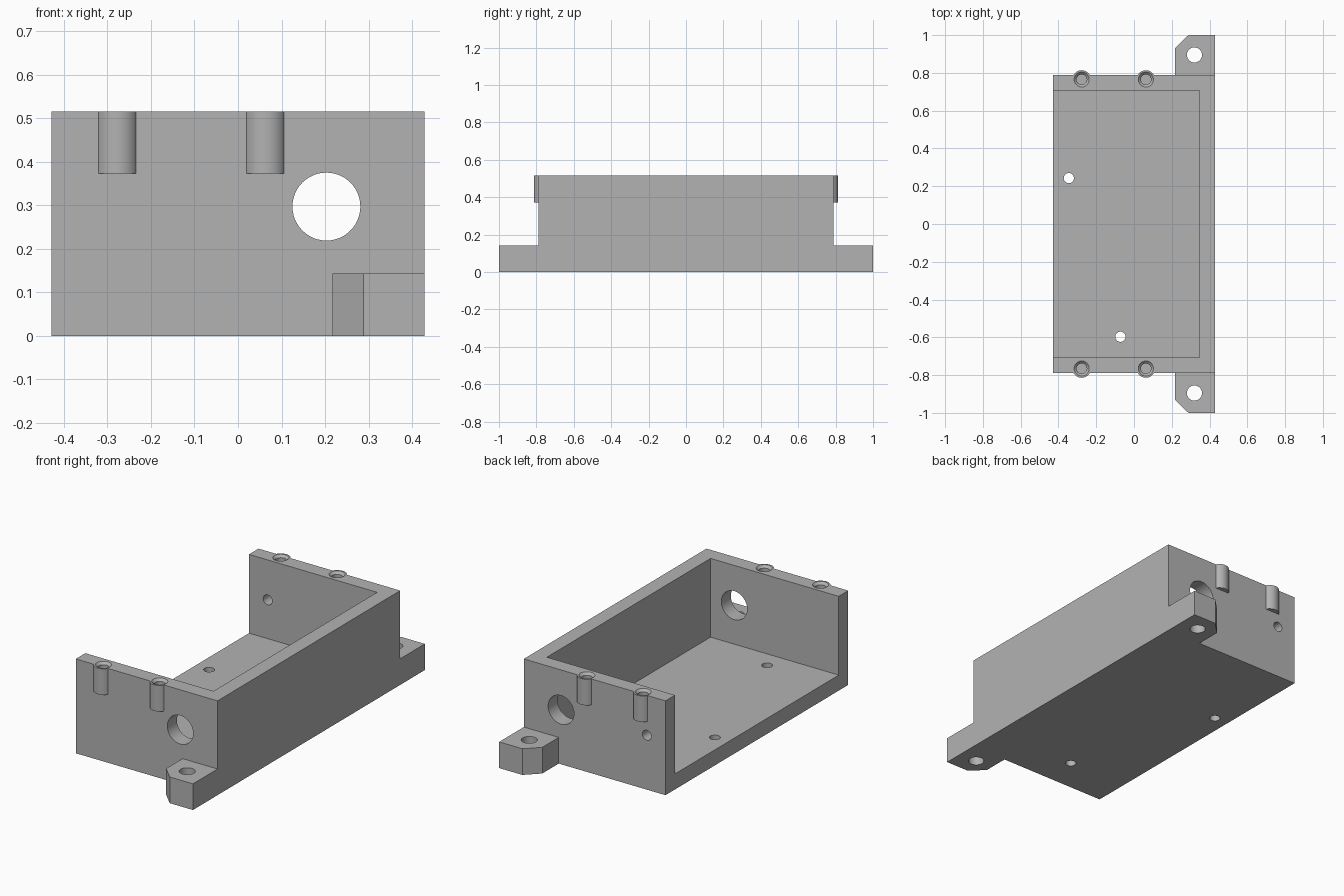
import bpy
import bmesh
from math import cos, sin, tau, radians
from mathutils import Matrix

cube = bpy.data.objects.get("Cube")
if cube:
    bpy.data.objects.remove(cube, do_unlink=True)

# Main dimensions
HX, HY, HEIGHT = 0.428, 0.788, 0.515
WALL = 0.082
EAR_TOP = 0.143
BOSS_Y, BOSS_BOTTOM = 0.765, 0.373
BOSS_XS = (-0.277, 0.063)
PORT_Z = 0.297

grey = bpy.data.materials.new("plain grey")
grey.use_nodes = True
colour = (0.45, 0.45, 0.45, 1)
grey.diffuse_color = colour
grey.node_tree.nodes["Principled BSDF"].inputs["Base Color"].default_value = colour


def loft(bm, rings):
    """Closed solid through a stack of equal-sized rings of points."""
    rows = [[bm.verts.new(p) for p in ring] for ring in rings]
    faces = [bm.faces.new(rows[0]), bm.faces.new(rows[-1])]
    for low, high in zip(rows, rows[1:]):
        for i in range(len(low)):
            j = (i + 1) % len(low)
            faces.append(bm.faces.new((low[i], low[j], high[j], high[i])))
    bmesh.ops.recalc_face_normals(bm, faces=faces)


def prism(bm, outline, z0, z1):
    loft(bm, [[(x, y, z) for x, y in outline] for z in (z0, z1)])


def box(bm, x0, x1, y0, y1, z0, z1):
    prism(bm, [(x0, y0), (x1, y0), (x1, y1), (x0, y1)], z0, z1)


def lathe(bm, x, y, profile, sides=48):
    """Turned solid; profile is (radius, z) from bottom to top."""
    loft(bm, [[(x + r * cos(tau * i / sides), y + r * sin(tau * i / sides), z)
               for i in range(sides)] for r, z in profile])


def side_hole(bm, x, y, z, r, depth=0.1):
    matrix = Matrix.Translation((x, y, z)) @ Matrix.Rotation(radians(90), 4, 'X')
    bmesh.ops.create_cone(bm, cap_ends=True, segments=48, radius1=r, radius2=r,
                          depth=2 * depth, matrix=matrix)


def finish(name, bm):
    mesh = bpy.data.meshes.new(name)
    bm.to_mesh(mesh)
    bm.free()
    mesh.materials.append(grey)
    obj = bpy.data.objects.new(name, mesh)
    bpy.context.collection.objects.link(obj)
    return obj


def combine(target, name, bm, operation):
    """Apply a boolean with a temporary helper solid."""
    helper = finish(name, bm)
    helper.hide_render = True
    mod = target.modifiers.new(name, 'BOOLEAN')
    mod.object, mod.operation, mod.solver = helper, operation, 'EXACT'
    bpy.context.view_layer.objects.active = target
    bpy.ops.object.modifier_apply(modifier=name)
    bpy.data.objects.remove(helper, do_unlink=True)


# Case block
bm = bmesh.new()
box(bm, -HX, HX, -HY, HY, 0, HEIGHT)
case = finish("open_sided_case", bm)

# Mounting ears with a clipped corner, and screw bosses on both end walls
bm = bmesh.new()
for s in (-1, 1):
    root = s * (HY - 0.04)
    prism(bm, [(HX, root), (HX, s), (0.288, s), (0.217, s * 0.93), (0.217, root)],
          0, EAR_TOP)
    for x in BOSS_XS:
        lathe(bm, x, s * BOSS_Y, [(0.049, BOSS_BOTTOM), (0.049, HEIGHT)])
combine(case, "ears_and_bosses", bm, 'UNION')

# Cavity, open at the top and on the right side
bm = bmesh.new()
box(bm, -HX - 0.1, HX - WALL, -HY + WALL, HY - WALL, 0.085, HEIGHT + 0.1)
combine(case, "cavity", bm, 'DIFFERENCE')

# Holes
bm = bmesh.new()
for s in (-1, 1):
    lathe(bm, 0.32, s * 0.895, [(0.04, -0.05), (0.04, EAR_TOP + 0.05)])
    side_hole(bm, 0.203, s * HY, PORT_Z, 0.078)
    for x in BOSS_XS:
        # blind screw bore with a countersunk mouth
        lathe(bm, x, s * BOSS_Y, [(0.027, BOSS_BOTTOM + 0.02), (0.027, HEIGHT - 0.013),
                                  (0.04, HEIGHT), (0.04, HEIGHT + 0.05)])
side_hole(bm, -0.315, HY, PORT_Z, 0.027)
for x, y in ((-0.345, 0.243), (-0.072, -0.597)):
    lathe(bm, x, y, [(0.027, -0.05), (0.027, 0.15)])
combine(case, "holes", bm, 'DIFFERENCE')

# Smooth round surfaces, crisp edges
bpy.ops.object.select_all(action='DESELECT')
case.select_set(True)
bpy.context.view_layer.objects.active = case
bpy.ops.object.shade_smooth_by_angle(angle=radians(25))
